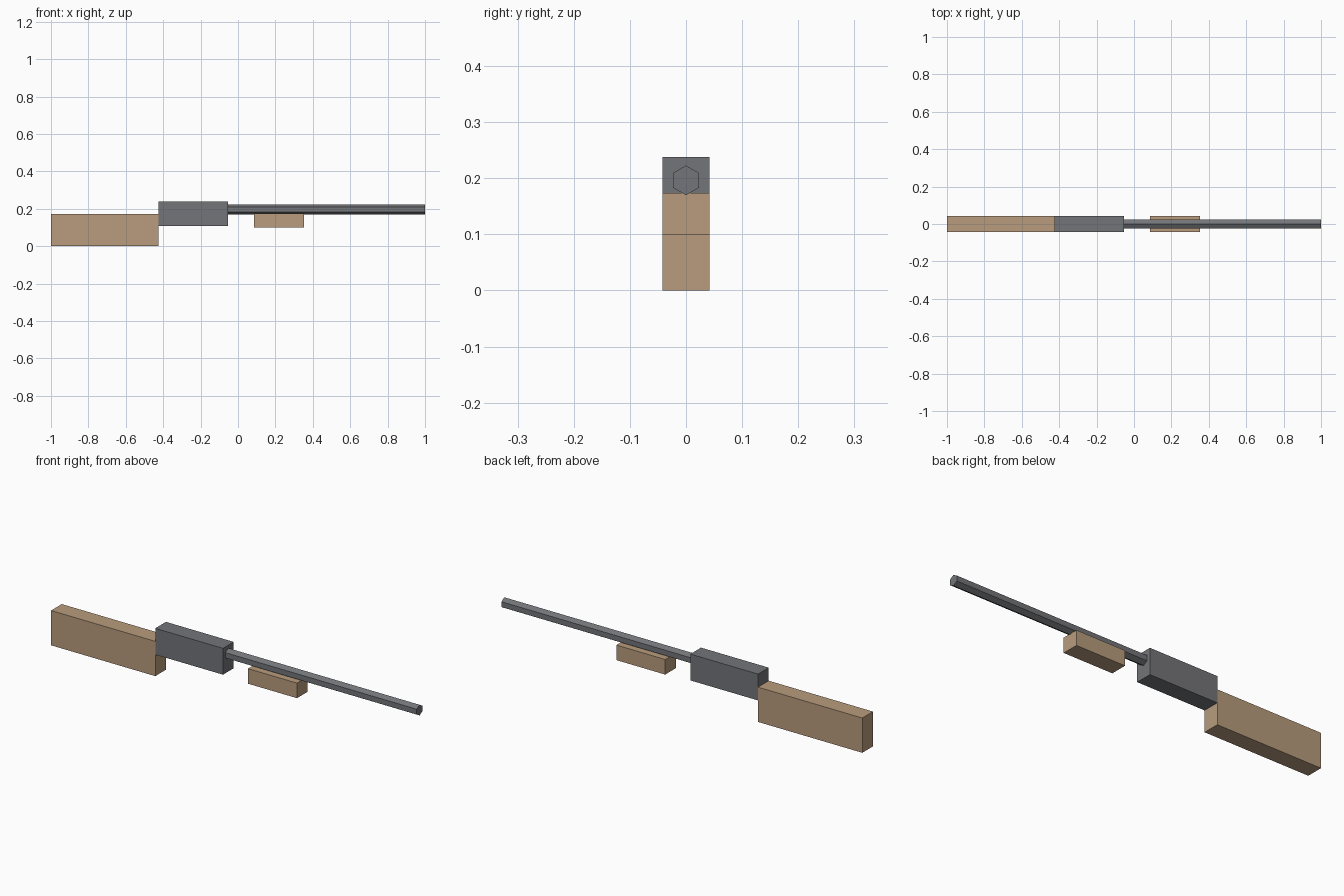
import bpy
import math
from mathutils import Matrix

if "Cube" in bpy.data.objects:
    bpy.data.objects.remove(bpy.data.objects["Cube"])


def material(name, rgb):
    m = bpy.data.materials.new(name)
    m.diffuse_color = (*rgb, 1.0)
    m.use_nodes = True
    m.node_tree.nodes["Principled BSDF"].inputs["Base Color"].default_value = m.diffuse_color
    return m


wood = material("brown_wood", (0.479, 0.332, 0.205))
metal = material("dark_grey_metal", (0.173, 0.177, 0.191))

HALF_WIDTH = 0.042


def block(name, x0, x1, z0, z1, mat):
    """Box spanning x0..x1 and z0..z1, centred on y = 0."""
    bpy.ops.mesh.primitive_cube_add(size=1, location=((x0 + x1) / 2, 0, (z0 + z1) / 2))
    ob = bpy.context.object
    ob.name = name
    ob.data.transform(Matrix.Diagonal((x1 - x0, 2 * HALF_WIDTH, z1 - z0, 1)))
    ob.data.materials.append(mat)


# Wooden stock, metal receiver and wooden grip under the barrel
block("stock", -1.0, -0.426, 0.0, 0.173, wood)
block("receiver", -0.426, -0.053, 0.107, 0.238, metal)
block("fore_grip", 0.085, 0.354, 0.099, 0.174, wood)

# Six-sided barrel along x, with an edge at the top and bottom
X0, X1 = -0.053, 1.0
bpy.ops.mesh.primitive_cylinder_add(
    vertices=6, radius=0.0265, depth=X1 - X0, location=((X0 + X1) / 2, 0, 0.1963))
barrel = bpy.context.object
barrel.name = "barrel"
barrel.data.transform(Matrix.Rotation(math.pi / 2, 4, 'Y') @ Matrix.Rotation(math.pi / 6, 4, 'Z'))
barrel.data.materials.append(metal)
